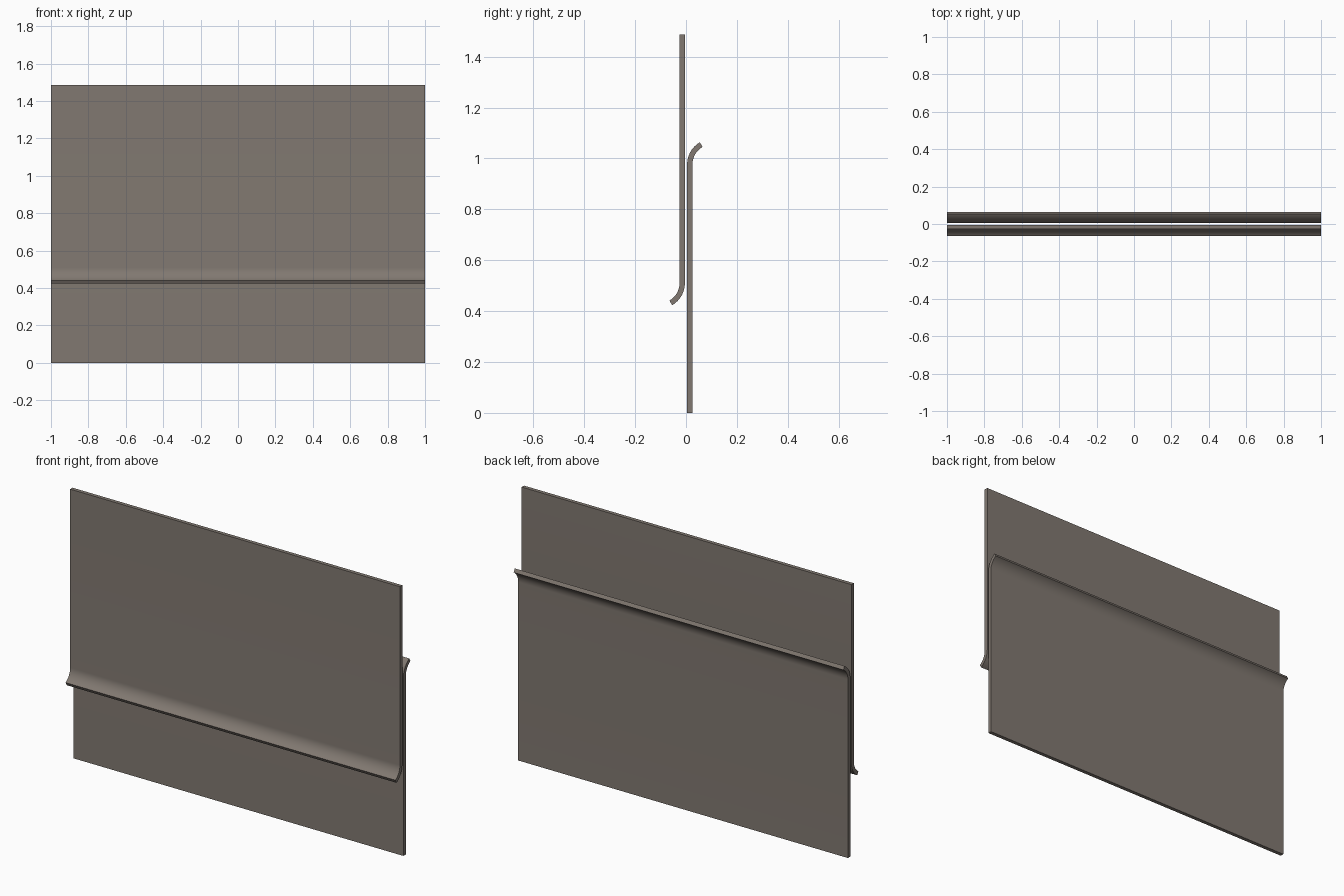
import bpy, bmesh, math

if "Cube" in bpy.data.objects:
    bpy.data.objects.remove(bpy.data.objects["Cube"])

TOTAL_H = 1.487      # overall height
GAP = 0.0045         # distance of each sheet from the centre plane
THICK = 0.021        # sheet thickness
BEND_Z = 0.977       # height where the lip starts to curl
RADIUS = 0.1         # outer radius of the curled lip
BEND = math.radians(60)
STEPS = 12

metal = bpy.data.materials.new("warm_grey_metal")
metal.diffuse_color = (0.22, 0.19, 0.165, 1)
metal.use_nodes = True
metal.node_tree.nodes["Principled BSDF"].inputs["Base Color"].default_value = metal.diffuse_color


def sheet_profile():
    """Closed (y, z) outline: straight sheet with a lip curling to +y."""
    centre_y = GAP + RADIUS

    def arc(r):
        return [(centre_y - r * math.cos(BEND * i / STEPS),
                 BEND_Z + r * math.sin(BEND * i / STEPS)) for i in range(STEPS + 1)]

    near = [(GAP, 0)] + arc(RADIUS)
    far = [(GAP + THICK, 0)] + arc(RADIUS - THICK)
    return near, far


def make_sheet(name, flip):
    bm = bmesh.new()
    near, far = sheet_profile()
    rows = []
    for side in (near, far):
        if flip:  # half turn about the x axis
            side = [(-y, TOTAL_H - z) for y, z in side]
        rows.append([bm.verts.new((-1, y, z)) for y, z in side])
    a, b = rows
    # end cap as strips, then extruded across the width
    caps = [bm.faces.new((a[i], a[i + 1], b[i + 1], b[i])) for i in range(len(a) - 1)]
    ext = bmesh.ops.extrude_face_region(bm, geom=caps, use_keep_orig=True)
    verts = [g for g in ext["geom"] if isinstance(g, bmesh.types.BMVert)]
    bmesh.ops.translate(bm, verts=verts, vec=(2, 0, 0))
    bmesh.ops.recalc_face_normals(bm, faces=bm.faces)
    me = bpy.data.meshes.new(name)
    bm.to_mesh(me)
    bm.free()
    me.materials.append(metal)
    ob = bpy.data.objects.new(name, me)
    bpy.context.collection.objects.link(ob)
    bpy.ops.object.select_all(action='DESELECT')
    ob.select_set(True)
    bpy.context.view_layer.objects.active = ob
    bpy.ops.object.shade_smooth_by_angle(angle=math.radians(30))


make_sheet("back_lower_sheet", False)
make_sheet("front_upper_sheet", True)
